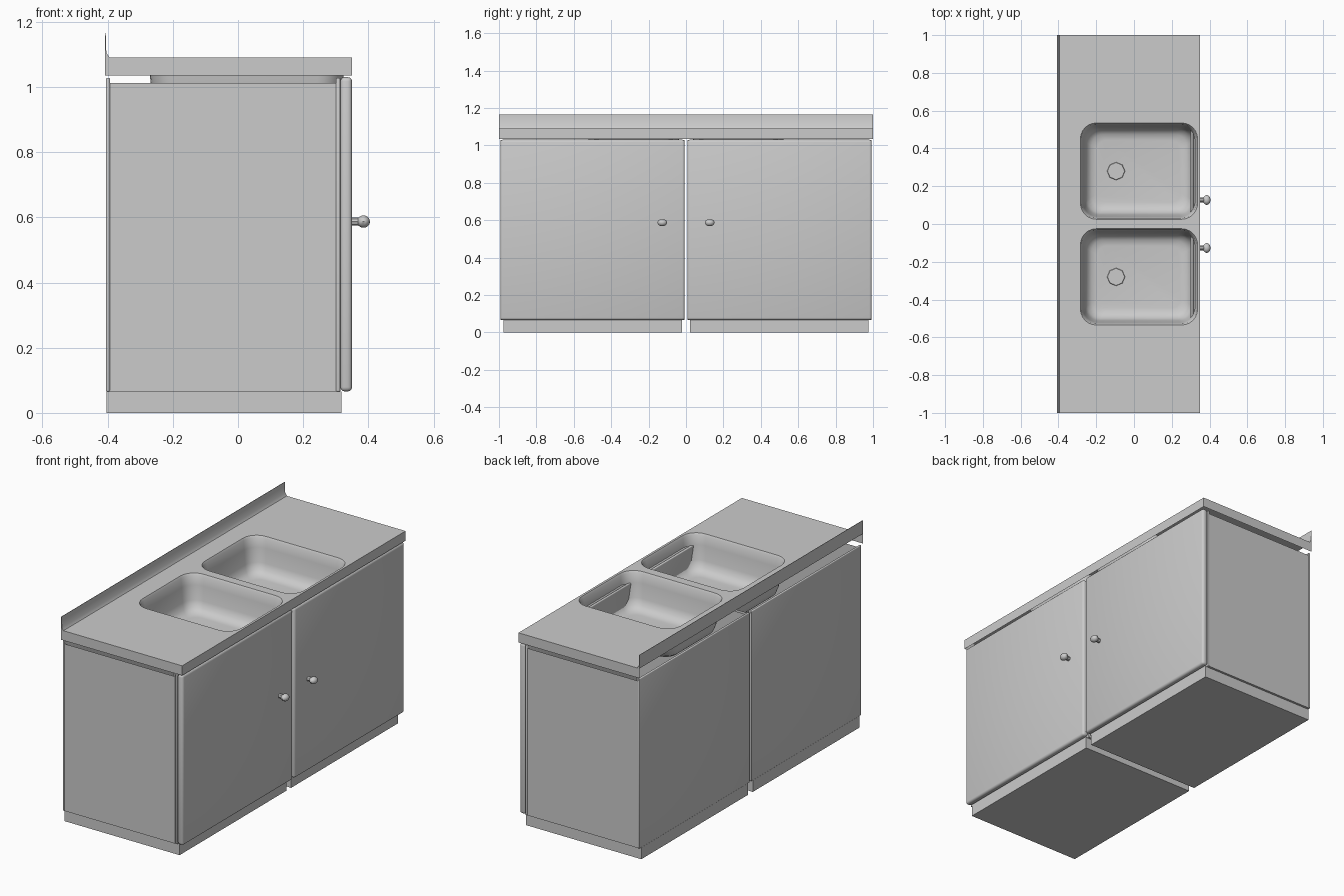
import bpy, bmesh, math
from mathutils import Matrix, Vector

if "Cube" in bpy.data.objects:
    bpy.data.objects.remove(bpy.data.objects["Cube"])

grey = bpy.data.materials.new("plain_grey")
grey.use_nodes = True
grey.diffuse_color = (0.6, 0.6, 0.6, 1)
grey.node_tree.nodes["Principled BSDF"].inputs["Base Color"].default_value = (0.6, 0.6, 0.6, 1)

TOP, LIP = 1.09, 1.035
BACK, FRONT = -0.408, 0.35


def finish(name, bm, recalc=True):
    """Turn a bmesh into a shaded, coloured object."""
    if recalc:
        bmesh.ops.recalc_face_normals(bm, faces=bm.faces)
    mesh = bpy.data.meshes.new(name)
    bm.to_mesh(mesh)
    bm.free()
    mesh.materials.append(grey)
    obj = bpy.data.objects.new(name, mesh)
    bpy.context.collection.objects.link(obj)
    bpy.ops.object.select_all(action='DESELECT')
    obj.select_set(True)
    bpy.context.view_layer.objects.active = obj
    bpy.ops.object.shade_smooth_by_angle(angle=math.radians(40))
    return obj


def box(name, x, y, z, bevel=0, open_top=False):
    """Box from ranges, with optional rounded edges or missing lid."""
    bm = bmesh.new()
    bmesh.ops.create_cube(bm, size=1)
    for v in bm.verts:
        v.co = Vector(r[0] if c < 0 else r[1] for c, r in zip(v.co, (x, y, z)))
    if open_top:
        lid = [f for f in bm.faces if f.normal.z > 0.9]
        bmesh.ops.delete(bm, geom=lid, context='FACES')
    if bevel:
        bmesh.ops.bevel(bm, geom=bm.edges[:], offset=bevel, segments=3,
                        profile=0.5, affect='EDGES')
    return finish(name, bm)


def rounded_loop(bm, x, y, z, radius, steps=6):
    """Ring of vertices around a rounded rectangle."""
    verts = []
    corners = [(x[1], y[1], -1, -1), (x[0], y[1], 1, -1),
               (x[0], y[0], 1, 1), (x[1], y[0], -1, 1)]
    for i, (cx, cy, sx, sy) in enumerate(corners):
        for k in range(steps + 1):
            a = math.pi / 2 * (i + k / steps)
            verts.append(bm.verts.new((cx + sx * radius + radius * math.cos(a),
                                       cy + sy * radius + radius * math.sin(a), z)))
    return verts


def close(bm, verts):
    return [bm.edges.new((v, verts[i - 1])) for i, v in enumerate(verts)]


def span(side, near, far):
    return tuple(sorted((side * near, side * far)))


SINK_X = (-0.284, 0.337)
SINK_Y = (0.025, 0.535)
CORNER = 0.085

# Worktop: sheet with two basin openings and a folded edge on three sides
bm = bmesh.new()
outer = [bm.verts.new((x, y, TOP)) for x, y in
         ((BACK, -1), (FRONT, -1), (FRONT, 1), (BACK, 1))]
rim = close(bm, outer)
loops = list(rim)
for side in (-1, 1):
    loops += close(bm, rounded_loop(bm, SINK_X, span(side, *SINK_Y), TOP, CORNER))
bmesh.ops.triangle_fill(bm, edges=loops, use_beauty=True, normal=(0, 0, 1))
folded = [e for e in rim if any(v.co.x > 0 for v in e.verts)]
skirt = bmesh.ops.extrude_edge_only(bm, edges=folded)["geom"]
for v in skirt:
    if isinstance(v, bmesh.types.BMVert):
        v.co.z = LIP
finish("worktop", bm)

# Splashback: thin upstand with a flared foot
bm = bmesh.new()
profile = [(BACK, TOP), (BACK + 0.014, TOP), (BACK + 0.004, 1.105),
           (BACK + 0.002, 1.166), (BACK, 1.166)]
end = bm.faces.new([bm.verts.new((x, -1, z)) for x, z in profile])
sweep = bmesh.ops.extrude_face_region(bm, geom=[end])["geom"]
bmesh.ops.translate(bm, vec=(0, 2, 0),
                    verts=[g for g in sweep if isinstance(g, bmesh.types.BMVert)])
finish("splashback", bm)

# Basin wall profile: inset from the opening, depth below the worktop
BASIN = [(0, 0), (0.006, 0.01), (0.014, 0.06), (0.024, 0.14),
         (0.036, 0.175), (0.06, 0.195), (0.09, 0.2)]

for side, label in ((-1, "right"), (1, "left")):
    # Basin
    bm = bmesh.new()
    y0, y1 = span(side, *SINK_Y)
    previous = None
    for inset, depth in BASIN:
        ring = rounded_loop(bm, (SINK_X[0] + inset, SINK_X[1] - inset),
                            (y0 + inset, y1 - inset), TOP - depth,
                            max(CORNER - inset * 0.4, 0.03))
        if previous:
            for i in range(len(ring)):
                bm.faces.new((previous[i - 1], previous[i], ring[i], ring[i - 1]))
        previous = ring
    floor = bm.faces.new(previous)
    floor.normal_update()
    if floor.normal.z < 0:
        floor.normal_flip()
    for f in bm.faces:
        f.normal_update()
        middle = Vector(((SINK_X[0] + SINK_X[1]) / 2, (y0 + y1) / 2, TOP))
        if f.normal.dot(middle - f.calc_center_median()) < 0:
            f.normal_flip()
    finish(label + "_basin", bm, recalc=False)

    # Octagonal drain
    bm = bmesh.new()
    bmesh.ops.create_cone(bm, cap_ends=True, segments=8, radius1=0.048, radius2=0.045,
                          depth=0.006,
                          matrix=Matrix.Translation((-0.095, side * 0.28, TOP - 0.198)))
    finish(label + "_drain", bm)

    # Cabinet: plinth, open carcass, back panel, front frame and door
    width = span(side, 0.007, 0.993)
    box(label + "_plinth", (-0.404, 0.318), span(side, 0.021, 0.977), (0, 0.066))
    box(label + "_carcass", (-0.4, 0.305), span(side, 0.01, 0.99), (0.065, 1.012),
        open_top=True)
    box(label + "_back_panel", (-0.405, -0.393), width, (0.065, 1.028), 0.004)
    box(label + "_front_frame", (0.3, 0.314), width, (0.065, 1.028), 0.004)
    box(label + "_door", (0.314, FRONT), width, (0.066, 1.03), 0.013)

    # Knob: stem and flattened ball
    bm = bmesh.new()
    turn = Matrix.Rotation(math.pi / 2, 4, 'Y')
    place = Matrix.Translation((0.358, side * 0.127, 0.587))
    bmesh.ops.create_cone(bm, cap_ends=True, segments=8, radius1=0.012, radius2=0.012,
                          depth=0.03, matrix=place @ turn)
    place = Matrix.Translation((0.385, side * 0.127, 0.587))
    bmesh.ops.create_uvsphere(bm, u_segments=10, v_segments=8, radius=0.02,
                              matrix=place @ Matrix.Diagonal((1, 1.3, 1, 1)) @ turn)
    finish(label + "_knob", bm)
